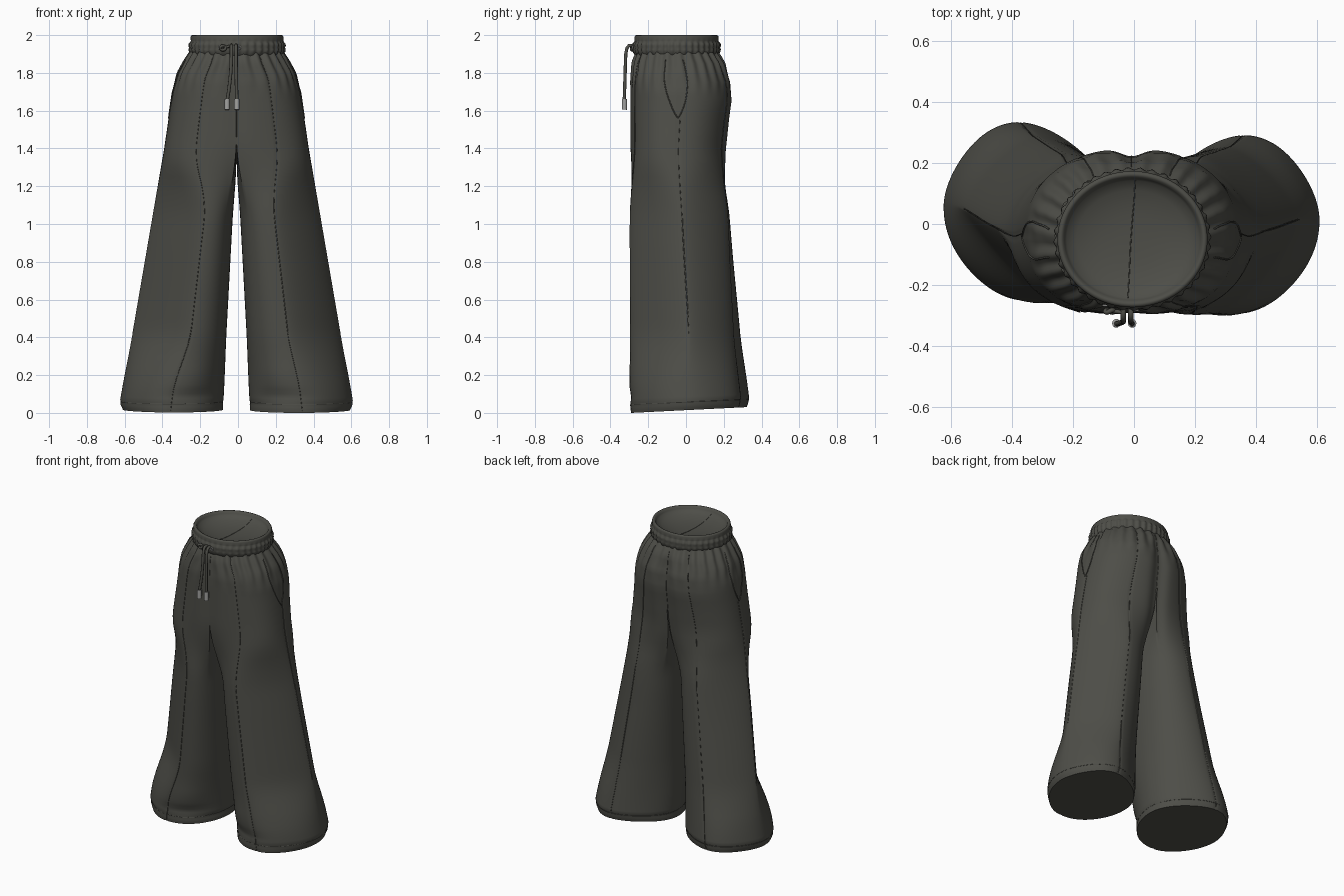
import bpy, bmesh, math
from mathutils import Vector

if "Cube" in bpy.data.objects:
    bpy.data.objects.remove(bpy.data.objects["Cube"])

PI = math.pi
N = 128            # points around each leg
CROTCH = 1.4       # above this the two halves join


def material(name, rgb):
    m = bpy.data.materials.new(name)
    m.diffuse_color = (*rgb, 1)
    m.use_nodes = True
    m.node_tree.nodes["Principled BSDF"].inputs["Base Color"].default_value = m.diffuse_color
    return m


FABRIC = material("charcoal_fabric", (0.075, 0.075, 0.064))
METAL = material("grey_metal", (0.36, 0.36, 0.35))

# Leg and hip outline: (height, value)
OUTER = [(0, .597), (.04, .614), (.2, .588), (1.4, .382), (1.55, .360), (1.7, .340), (1.8, .312), (1.87, .272),
         (1.91, .245)]
INNER = [(0, .076), (1.33, .004), (1.4, 0), (2, 0)]
FRONT = [(0, -.268), (.05, -.275), (.2, -.275), (.9, -.292), (1.3, -.298), (1.75, -.296), (1.86, -.284), (1.91, -.262)]
BACK = [(0, .293), (.05, .305), (.4, .268), (.8, .240), (1.2, .216), (1.4, .218), (1.55, .234),
        (1.65, .248), (1.75, .243), (1.85, .208), (1.91, .168)]
CREASE = [(0, .350), (1.77, .145), (1.91, .115)]


def at(table, z):
    for (z0, v0), (z1, v1) in zip(table, table[1:]):
        if z <= z1:
            return v0 + (v1 - v0) * max(0, (z - z0) / (z1 - z0))
    return table[-1][1]


def smooth(a, b, z):
    t = min(1, max(0, (z - a) / (b - a)))
    return t * t * (3 - 2 * t)


def bump(v, centre, width):
    return math.exp(-((v - centre) / width) ** 2)


def power(v, e):
    return math.copysign(abs(v) ** e, v)


def surface(side, a, z, out=0.0):
    """Point on the cloth: side +1/-1, angle a (0 outer, pi/2 back), height z."""
    a %= 2 * PI
    xo, xi, yf, yb, crease = (at(t, z) for t in (OUTER, INNER, FRONT, BACK, CREASE))
    ym, ry = (yf + yb) / 2, (yb - yf) / 2
    c, s = math.cos(a), math.sin(a)
    low = smooth(1.2, .2, z)
    mid = smooth(1.5, 1.2, z) * smooth(.08, .45, z)
    # separate leg section: folded flat at mid height, fuller at the hem
    cx = crease
    if s > 0:
        p = 1.85 - .5 * mid if c > 0 else 2.5 - .6 * low
    else:
        cx -= (.06 if side < 0 else .03) * mid
        p = 2.05 - (.85 if side < 0 else .7) * mid if c > 0 else 2.6 - .4 * low
    e = 2 / p
    lx = cx + (xo - cx if c > 0 else cx - xi) * power(c, e)
    lx += .02 * low * max(0, s) ** 3
    ly = ym + ry * power(s, e) + (.025 * low + .015 * mid) * max(0, c) ** 2
    # half-torso section
    b = a if a <= PI else a - 2 * PI
    k, sign = abs(b), (1 if b >= 0 else -1)
    p0 = math.acos(min(.95, crease / xo))
    wall = 0
    if k <= PI / 2:
        phi = k * p0 / (PI / 2)
    elif k <= PI * .75:
        phi = p0 + (PI / 2 - p0) * (k - PI / 2) / (PI / 4)
    else:
        phi, wall = PI / 2, (k - PI * .75) / (PI / 4)
    full = .92 - (.12 * smooth(1.88, 1.75, z) if sign < 0 else 0)
    tx = xo * math.cos(phi) ** full if phi < PI / 2 - 1e-6 else 0
    ty = ym + sign * ry * math.sin(phi) ** full * (1 - wall)
    # dips along the centre seam
    if wall == 0:
        dip = .026 if sign > 0 else .006
        ty -= sign * dip * bump(tx, 0, .05) * smooth(1.9, 1.75, z)
    w = smooth(1.02, 1.46, z)
    x, y = lx + (tx - lx) * w, ly + (ty - ly) * w
    # gathers under the waistband and soft folds near the hem
    if wall == 0:
        out += .007 * math.sin(26 * phi * sign + 1) * smooth(1.66, 1.86, z) * min(1, x / .03)
    out += .005 * low * math.cos(4 * a + .6) * (1 - mid)
    out += (.007 * bump(z, .20, .07) - .014 * bump(z, .085, .03)) * bump(b, -1.95, .5)
    ox, oy = x - cx * (1 - w), y - ym
    d = math.hypot(ox, oy) or 1
    x, y = x + out * ox / d, y + out * oy / d
    x = max(0, x)
    # legs are slightly staggered front to back, hem rises to the rear
    y += (.025 if side < 0 else -.018) * (1 - smooth(0, 1.4, z))
    z += .03 * (y + .29) / .6 * max(0, 1 - z / .3)
    return Vector((side * x - .008, y, z))


def finish(obj, mat, angle=50):
    obj.data.materials.clear()
    obj.data.materials.append(mat)
    bpy.ops.object.select_all(action='DESELECT')
    obj.select_set(True)
    bpy.context.view_layer.objects.active = obj
    bpy.ops.object.shade_smooth_by_angle(angle=math.radians(angle))


def loft(name, rows, mat, flip=False, cap=False, skip=None):
    bm = bmesh.new()
    rings = [[bm.verts.new(p) for p in r] for r in rows]
    n = len(rows[0])
    for r in range(len(rows) - 1):
        for i in range(n):
            if skip and skip(r, i):
                continue
            j = (i + 1) % n
            f = [rings[r][i], rings[r][j], rings[r + 1][j], rings[r + 1][i]]
            bm.faces.new(f[::-1] if flip else f)
    if cap == 'first':
        bm.faces.new(rings[0] if flip else rings[0][::-1])
    elif cap == 'last':
        bm.faces.new(rings[-1])
    me = bpy.data.meshes.new(name)
    bm.to_mesh(me)
    bm.free()
    obj = bpy.data.objects.new(name, me)
    bpy.context.collection.objects.link(obj)
    finish(obj, mat)
    return obj


def tube(name, pts, radius, mat, closed=False, res=2):
    cu = bpy.data.curves.new(name, 'CURVE')
    cu.dimensions = '3D'
    cu.bevel_depth, cu.bevel_resolution, cu.use_fill_caps = radius, res, True
    sp = cu.splines.new('POLY')
    sp.points.add(len(pts) - 1)
    for p, q in zip(sp.points, pts):
        p.co = (*q, 1)
    sp.use_cyclic_u = closed
    obj = bpy.data.objects.new(name, cu)
    bpy.context.collection.objects.link(obj)
    bpy.ops.object.select_all(action='DESELECT')
    obj.select_set(True)
    bpy.context.view_layer.objects.active = obj
    bpy.ops.object.convert(target='MESH')
    finish(bpy.context.view_layer.objects.active, mat)


# Trouser legs, each including its half of the hips
heights = [0, .012, .03, .045, .055] + [.075 + .025 * i for i in range(8)]
heights += [.3 + .05 * i for i in range(27)] + [1.65 + .02 * i for i in range(14)]
for side, tag in ((1, "left"), (-1, "right")):
    rows = []
    for z in heights:
        ring = []
        for i in range(N):
            seam = i in (N // 4, 3 * N // 4) or (i == 0 and z > .4)
            groove = -.003 if seam else 0
            groove -= .004 if z == .045 else 0
            ring.append(surface(side, 2 * PI * i / N, z, groove))
        rows.append(ring)

    def hidden(r, i):
        return heights[r] >= 1.48 and N * 3 // 8 <= i < N * 5 // 8
    loft(tag + "_leg", rows, FABRIC, flip=side < 0, cap='first', skip=hidden)

    # Seams down the front, back and side, and the hem stitching
    for part, a, low, high in (("front_seam", 1.5 * PI, .01, 1.88), ("back_seam", .5 * PI, .01, 1.88),
                               ("side_seam", 0, .42, 1.56)):
        tube(f"{tag}_{part}", [surface(side, a, low + (high - low) * i / 60, -.001) for i in range(61)],
             .0018, FABRIC, res=1)
    tube(tag + "_hem_stitch", [surface(side, 2 * PI * i / N, .045, -.004) for i in range(N)],
         .0015, FABRIC, closed=True, res=1)

    # Slanted pocket opening
    for part, a0, bow in (("pocket_front_edge", -.32, -.05), ("pocket_back_edge", .16, .05)):
        pts = []
        for i in range(31):
            t = i / 30
            a = a0 * (1 - t ** 2) - .03 + bow * math.sin(PI * t)
            pts.append(surface(side, a, 1.87 - .31 * t, .001))
        tube(f"{tag}_{part}", pts, .003, FABRIC)

# Elastic waistband with an inner dish: (height, offset, ripple)
BAND = [(1.885, -.008, 0), (1.897, .002, .002), (1.912, .009, .004), (1.925, .011, .004), (1.934, .009, .002),
        (1.943, .012, .004), (1.955, .010, .004), (1.964, .003, .002), (1.97, .002, 0), (1.99, .003, 0),
        (1.998, -.001, 0), (2.0, -.008, 0), (1.997, -.015, 0), (1.985, -.021, 0), (1.974, -.028, 0),
        (1.960, -.06, 0), (1.949, -.10, 0), (1.943, -.14, 0), (1.940, -.19, 0)]
M = 240
rows = []
for z, off, rip in BAND:
    ring = []
    for i in range(M):
        a = 2 * PI * i / M
        o = off + rip * math.sin(40 * a + .8 * math.sin(3 * a))
        ring.append((-.005 + (.243 + o) * math.cos(a), -.05 + (.220 + o) * math.sin(a), z))
    rows.append(ring)
loft("waistband", rows, FABRIC, cap='last')
tube("inner_centre_seam", [(.004, .142, 1.974), (.002, .11, 1.960), (0, .07, 1.949), (-.004, .03, 1.943),
                           (-.008, -.02, 1.940), (-.012, -.08, 1.940), (-.014, -.13, 1.943), (-.016, -.17, 1.949),
                           (-.018, -.21, 1.960), (-.02, -.242, 1.974)], .0018, FABRIC, res=1)
for part, a in (("centre_front_seam", 1.25 * PI), ("centre_back_seam", .75 * PI)):
    tube(part, [surface(1, a, 1.46 + .42 * i / 30, .001) for i in range(31)], .0017, FABRIC, res=1)

# Drawstring cords with metal tips
for tag, x0, x1 in (("left", -.010, -.006), ("right", -.035, -.058)):
    path = [(x0, -.262, 1.935), (x0, -.285, 1.946), (x0, -.302, 1.945), (x0, -.313, 1.93), (x0, -.319, 1.90)]
    path += [(x0 + (x1 - x0) * t ** 2, -.319 - .008 * t, 1.90 - .25 * t) for t in (.2, .4, .6, .8, 1)]
    tube(tag + "_cord", path, .009, FABRIC, res=3)
    tube(tag + "_cord_tip", [(x1, -.325, 1.662), (x1, -.326, 1.605)], .014, METAL, res=3)

# Metal eyelets in the band and a small cord knot
for tag, x in (("left", .004), ("right", -.092)):
    y = -.05 - .234 * math.sqrt(1 - (x / .25) ** 2)
    tube(tag + "_eyelet", [(x + .009 * math.cos(PI * i / 8), y, 1.934 + .009 * math.sin(PI * i / 8))
                           for i in range(16)], .0035, METAL, closed=True)
knot = [(-.08 + .014 * math.cos(2 * PI * i / 16), -.286 + .004 * math.sin(4 * PI * i / 16),
         1.932 + .011 * math.sin(2 * PI * i / 16)) for i in range(16)]
tube("cord_knot", knot, .008, FABRIC, closed=True)
tube("cord_link", [(-.07, -.285, 1.934), (-.05, -.288, 1.94), (-.035, -.29, 1.944)], .007, FABRIC)
